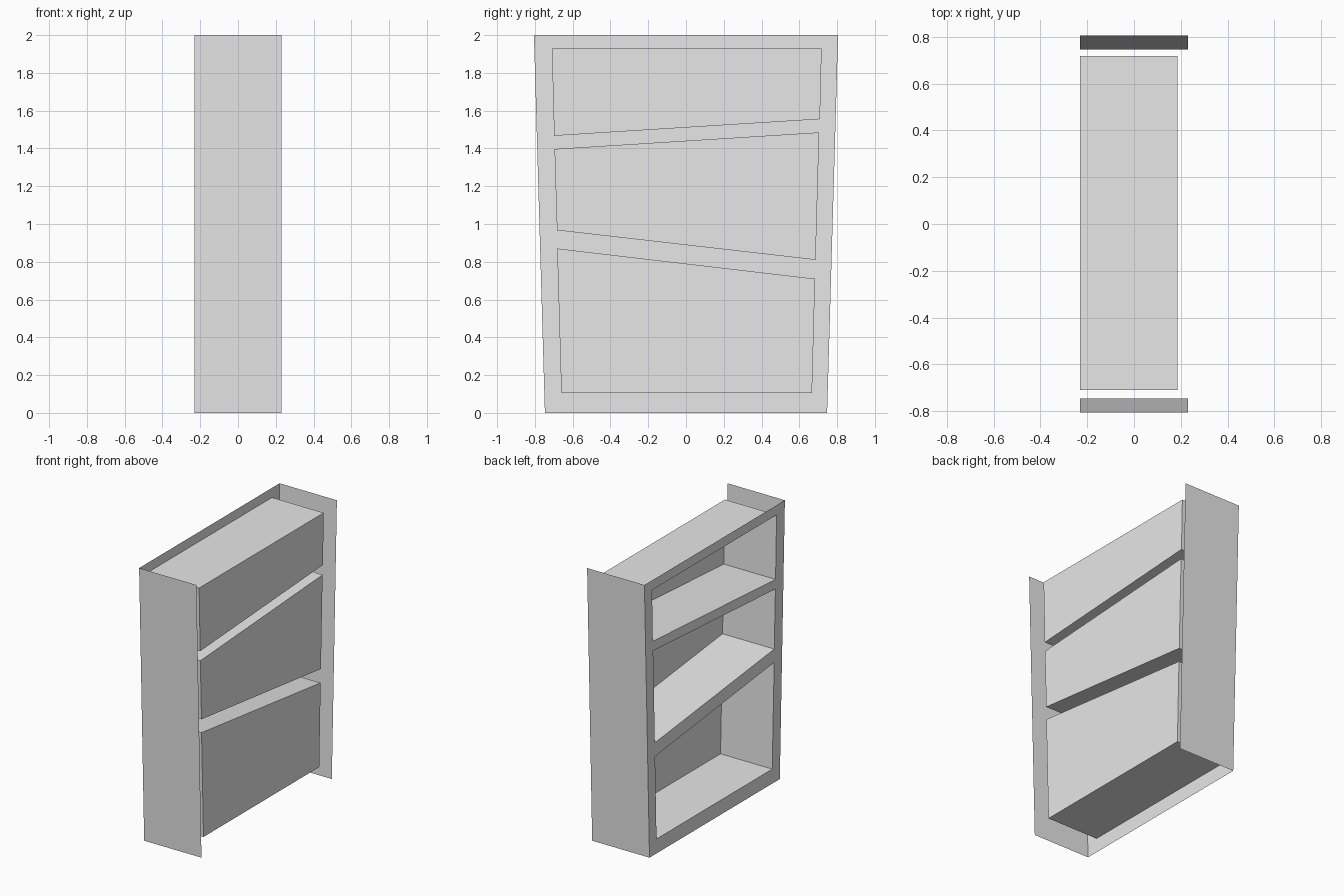
import bpy

cube = bpy.data.objects.get("Cube")
if cube:
    bpy.data.objects.remove(cube, do_unlink=True)

grey = bpy.data.materials.new("light_grey")
grey.use_nodes = True
grey.diffuse_color = (0.8, 0.8, 0.8, 1)
grey.node_tree.nodes["Principled BSDF"].inputs["Base Color"].default_value = (0.8, 0.8, 0.8, 1)

FACE_X, NICHE_X, SIDE_X, HEIGHT = -0.23, 0.185, 0.23, 2.0

# Each level holds the (y, z) of the inner left and inner right corners;
# levels 1-2, 3-4 and 5-6 bound the three openings.
LEVELS = [
    ((-0.66, 0.0), (0.667, 0.0)),
    ((-0.66, 0.105), (0.667, 0.105)),
    ((-0.682, 0.87), (0.683, 0.71)),
    ((-0.683, 0.967), (0.686, 0.81)),
    ((-0.696, 1.397), (0.705, 1.485)),
    ((-0.698, 1.467), (0.709, 1.555)),
    ((-0.71, 1.93), (0.718, 1.93)),
    ((-0.71, HEIGHT), (0.718, HEIGHT)),
]


def outer(z):
    """Half width of the flaring case at height z."""
    return 0.747 + 0.029 * z


def make(name, verts, faces):
    mesh = bpy.data.meshes.new(name)
    mesh.from_pydata(verts, [], faces)
    mesh.materials.append(grey)
    mesh.update()
    obj = bpy.data.objects.new(name, mesh)
    bpy.context.collection.objects.link(obj)
    return obj


# Face frame: stiles on both edges, rails between the openings
verts, faces = [], []
for left, right in LEVELS:
    row = [(-outer(left[1]), left[1]), left, right, (outer(right[1]), right[1])]
    verts += [(FACE_X, y, z) for y, z in row]
for i in range(len(LEVELS) - 1):
    is_opening = i % 2 == 1
    for c in range(3):
        if c == 1 and is_opening:
            continue
        a = i * 4 + c
        faces.append((a, a + 4, a + 5, a + 1))
make("face_frame", verts, faces)

# Niches: open boxes behind each opening, with floor, sides, top and back
for i, name in ((1, "lower_niche"), (3, "middle_niche"), (5, "upper_niche")):
    ring = [*LEVELS[i], *reversed(LEVELS[i + 1])]
    verts = [(x, y, z) for x in (FACE_X, NICHE_X) for y, z in ring]
    walls = [(k, (k + 1) % 4, (k + 1) % 4 + 4, k + 4) for k in range(4)]
    make(name, verts, [tuple(reversed(w)) for w in walls] + [(7, 6, 5, 4)])

# Side panels: thin leaning sheets
for s, name in ((-1, "front_side_panel"), (1, "back_side_panel")):
    verts = [(x, s * outer(z), z) for x, z in
             ((FACE_X, 0), (SIDE_X, 0), (SIDE_X, HEIGHT), (FACE_X, HEIGHT))]
    make(name, verts, [(0, 1, 2, 3) if s < 0 else (3, 2, 1, 0)])
